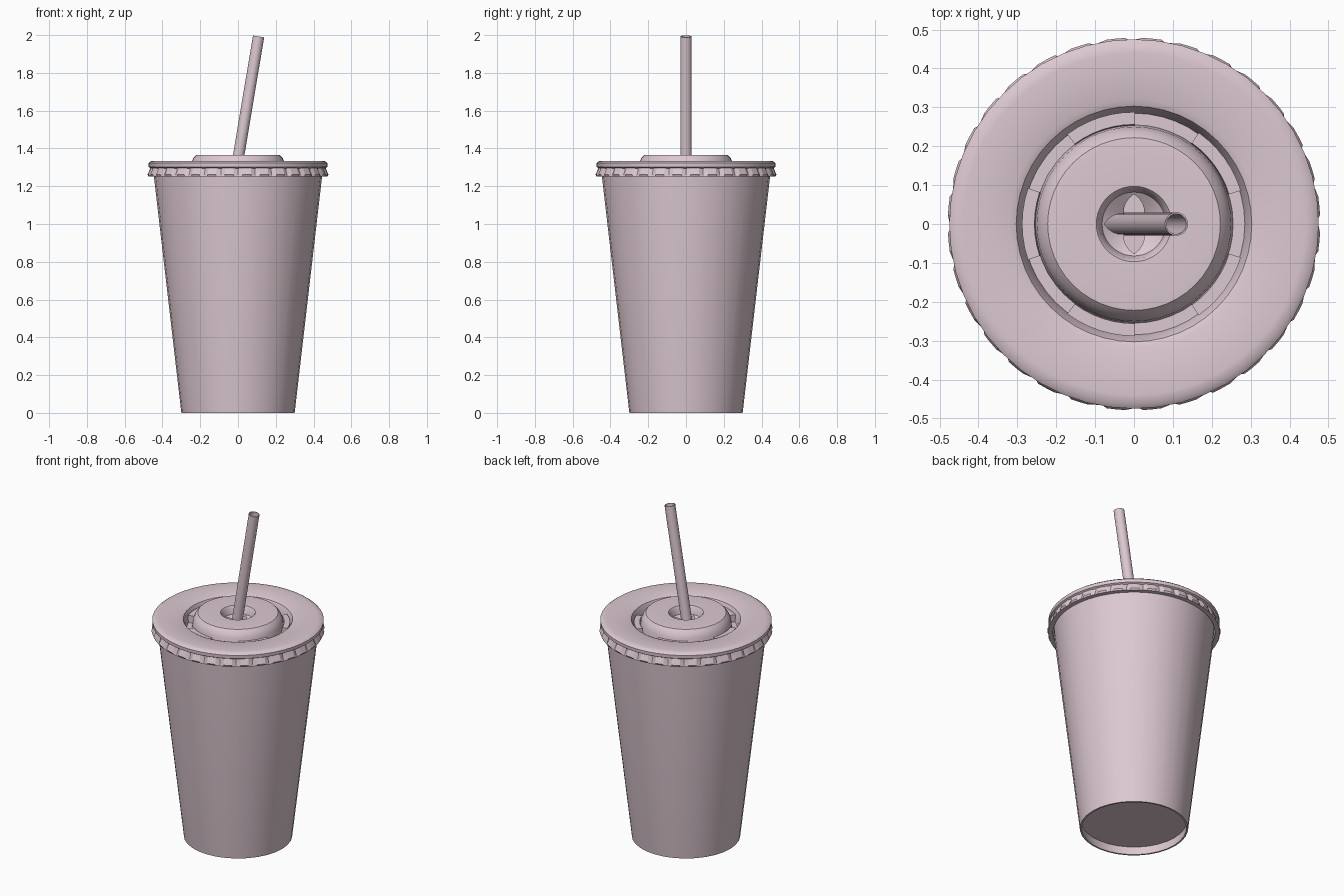
import bpy, bmesh, math
from mathutils import Vector

old = bpy.data.objects.get("Cube")
if old:
    bpy.data.objects.remove(old, do_unlink=True)

# One plain colour for every part
mat = bpy.data.materials.new("pale pink")
COLOUR = (0.72, 0.58, 0.64, 1)
mat.use_nodes = True
mat.diffuse_color = COLOUR
mat.node_tree.nodes["Principled BSDF"].inputs["Base Color"].default_value = COLOUR


def finish(name, bm, angle=35):
    bmesh.ops.recalc_face_normals(bm, faces=bm.faces)
    mesh = bpy.data.meshes.new(name)
    bm.to_mesh(mesh)
    bm.free()
    obj = bpy.data.objects.new(name, mesh)
    bpy.context.collection.objects.link(obj)
    mesh.materials.append(mat)
    bpy.ops.object.select_all(action='DESELECT')
    obj.select_set(True)
    bpy.context.view_layer.objects.active = obj
    bpy.ops.object.shade_smooth_by_angle(angle=math.radians(angle))
    return obj


def lathe(name, profile, sides, cap_end=False, shape=None, angle=35):
    """Spin (radius, height) points; shape may alter a ring by index and step."""
    bm = bmesh.new()
    rings = []
    for i, (r, z) in enumerate(profile):
        ring = []
        for k in range(sides):
            a = math.tau * k / sides
            rr, zz = shape(i, k, r, z) if shape else (r, z)
            ring.append(bm.verts.new((rr * math.cos(a), rr * math.sin(a), zz)))
        rings.append(ring)
    for low, high in zip(rings, rings[1:]):
        for k in range(sides):
            n = (k + 1) % sides
            bm.faces.new((low[k], low[n], high[n], high[k]))
    if cap_end:
        bm.faces.new(rings[-1])
    return finish(name, bm, angle)


# Tapered cup wall, wrapping under to a recessed floor
lathe("cup", [(0.44, 1.3), (0.447, 1.3), (0.445, 1.25), (0.30, 0),
              (0.29, 0), (0.294, 0.05)], 32, cap_end=True)

# Lid top: outer shoulder, groove, raised centre and straw well
lathe("lid_top", [(0.462, 1.295), (0.474, 1.302), (0.475, 1.322), (0.462, 1.332),
                  (0.44, 1.334), (0.32, 1.332), (0.303, 1.325), (0.292, 1.30),
                  (0.285, 1.265), (0.255, 1.265), (0.25, 1.32), (0.237, 1.348),
                  (0.222, 1.364), (0.20, 1.366), (0.097, 1.364), (0.09, 1.355),
                  (0.082, 1.318)], 48)


# Fluted skirt: narrow creases between flared scallops
def scallop(i, k, r, z):
    crease = k % 4 == 0
    return (r - 0.012 if crease and i in (1, 2) else r), z


lathe("lid_skirt", [(0.462, 1.302), (0.468, 1.288), (0.479, 1.262),
                    (0.474, 1.252), (0.448, 1.252), (0.448, 1.30)],
      128, shape=scallop, angle=25)


# Straw slot: cross-cut flaps pushed down around a four-pointed opening
def star(i, k, r, z):
    if i == 1:
        t = abs((k % 8) - 4) / 4
        return 0.037 + 0.04 * t, z + 0.03 * t
    return r, z


lathe("straw_slot_flaps", [(0.083, 1.318), (0.04, 1.285)], 32, shape=star)

# Five curved stacking bumps in the groove
for n in range(5):
    bm = bmesh.new()
    rings = []
    for s in range(7):
        a = math.tau * (n + 0.5) / 5 + (s / 6 - 0.5) * 0.65
        top = 1.308
        rings.append([bm.verts.new((r * math.cos(a), r * math.sin(a), z))
                      for r, z in ((0.252, 1.263), (0.256, top),
                                   (0.288, top), (0.288, 1.263))])
    for p, q in zip(rings, rings[1:]):
        for j in range(4):
            m = (j + 1) % 4
            bm.faces.new((p[j], p[m], q[m], q[j]))
    bm.faces.new(rings[0])
    bm.faces.new(rings[-1])
    finish(f"stacking_bump_{n + 1}", bm)

# Leaning hollow straw reaching down into the cup
top, bottom = Vector((0.109, 0, 1.993)), Vector((-0.2, 0, 0.15))
axis = top - bottom
straw = lathe("straw", [(0.026, 0), (0.03, 0), (0.03, axis.length),
                        (0.026, axis.length), (0.026, 0)], 20)
straw.location = bottom
straw.rotation_euler = axis.to_track_quat('Z', 'Y').to_euler()
